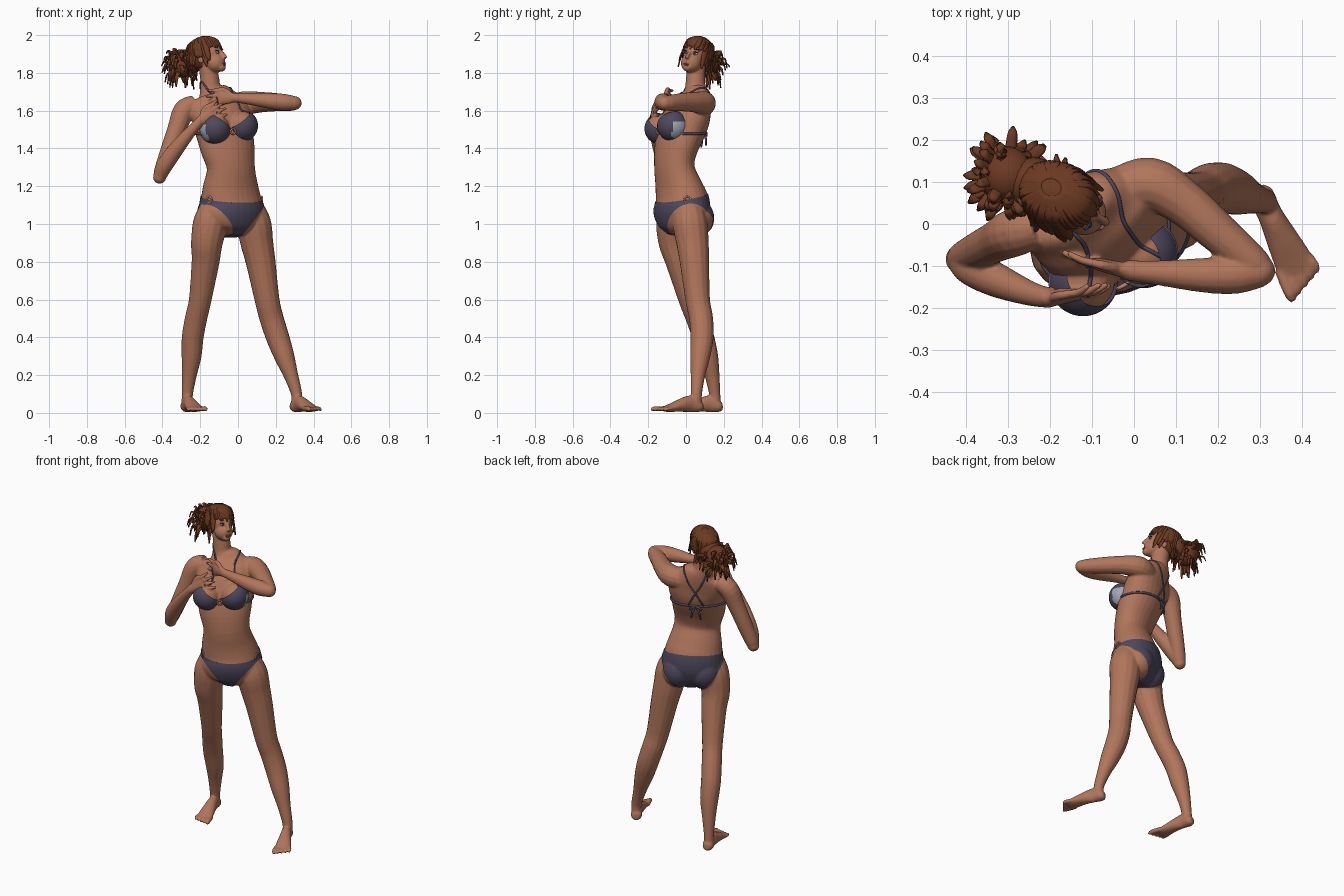
import bpy, bmesh, math, random
from mathutils import Vector, Matrix
from mathutils.bvhtree import BVHTree

if "Cube" in bpy.data.objects:
    bpy.data.objects.remove(bpy.data.objects["Cube"])
random.seed(4)

def mat(name, r, g, b):
    m = bpy.data.materials.new(name)
    m.diffuse_color = (r, g, b, 1)
    m.use_nodes = True
    m.node_tree.nodes["Principled BSDF"].inputs["Base Color"].default_value = m.diffuse_color
    return m

SKIN = mat("skin", .44, .18, .105)
HAIR = mat("hair_brown", .15, .042, .016)
CLOTH = mat("dark_fabric", .075, .065, .11)
LIGHT = mat("light_fabric", .36, .38, .47)
METAL = mat("ring_copper", .5, .25, .15)
WHITE = mat("eye_white", .55, .55, .6)
IRIS = mat("eye_dark", .03, .035, .08)
LIPS = mat("lips", .33, .11, .08)

TH = math.radians(27)                      # body twist towards its left
U = Vector((math.cos(TH), math.sin(TH), 0))   # body's left
F = Vector((math.sin(TH), -math.cos(TH), 0))  # body's front
Z = Vector((0, 0, 1))

def make(name, bm, *mats):
    bmesh.ops.recalc_face_normals(bm, faces=bm.faces)
    me = bpy.data.meshes.new(name)
    for f in bm.faces:
        f.smooth = True
    bm.to_mesh(me)
    for m in mats:
        me.materials.append(m)
    ob = bpy.data.objects.new(name, me)
    bpy.context.collection.objects.link(ob)
    return ob

def spline(pts, k=4):
    P = [Vector(p) for p in pts]
    P = [P[0] * 2 - P[1]] + P + [P[-1] * 2 - P[-2]]
    out = []
    for i in range(1, len(P) - 2):
        a, b, c, d = P[i-1:i+3]
        for j in range(k):
            t = j / k
            out.append((b*2 + (c-a)*t + (a*2-b*5+c*4-d)*t*t + (b*3-a-c*3+d)*t**3) * .5)
    return out + [P[-2]]

def tube(bm, pts, up, n=14, k=4):
    """Sweep an ellipse through points (x, y, z, width, height)."""
    S = spline(pts, k)
    C = [Vector(s[:3]) for s in S]
    rings = []
    for i, s in enumerate(S):
        t = (C[min(i+1, len(C)-1)] - C[max(i-1, 0)]).normalized()
        side = Vector(up).cross(t).normalized()
        nrm = t.cross(side)
        rings.append([bm.verts.new(C[i] + side*s[3]*math.cos(a) + nrm*s[4]*math.sin(a))
                      for a in (math.tau*j/n for j in range(n))])
    for A, B in zip(rings, rings[1:]):
        for j in range(n):
            bm.faces.new((A[j], A[(j+1) % n], B[(j+1) % n], B[j]))
    bm.faces.new(rings[0][::-1])
    bm.faces.new(rings[-1])

def ball(bm, c, r, M=Matrix(), seg=24):
    r = r if isinstance(r, tuple) else (r, r, r)
    bmesh.ops.create_uvsphere(bm, u_segments=seg, v_segments=seg//2, radius=1,
        matrix=M @ Matrix.Translation(c) @ Matrix.Diagonal((*r, 1)))

def cut(bm, co, no):
    bmesh.ops.bisect_plane(bm, geom=bm.verts[:] + bm.edges[:] + bm.faces[:], plane_co=co, plane_no=no, clear_outer=True)

def rnd(pts):      # round section shorthand
    return [(*p[:3], p[3], p[3]) for p in pts]

# ---- skin: torso, limbs and head fused into one smooth surface
bm = bmesh.new()
tube(bm, [(-.03, -.03, .94, .06, .07), (-.03, -.025, .98, .15, .11), (-.034, -.022, 1.05, .183, .135),
          (-.038, -.022, 1.12, .17, .134), (-.04, -.04, 1.2, .154, .115), (-.038, -.062, 1.3, .134, .098),
          (-.055, -.052, 1.4, .152, .105), (-.075, -.02, 1.5, .162, .115), (-.09, .01, 1.58, .172, .108),
          (-.115, .035, 1.64, .165, .083), (-.13, .05, 1.685, .105, .066), (-.145, .05, 1.72, .058, .056),
          (-.15, .05, 1.77, .05, .05), (-.165, .055, 1.86, .048, .048)], F, 28)
breasts = [(-1, Vector((-.122, -.135, 1.505))), (1, Vector((.022, -.068, 1.52)))]
for s, c in breasts:
    ball(bm, c, .077)
    ball(bm, Vector((-.03, -.02, 1.03)) - F*.045 + U*s*.075, (.092, .092, .1))
# legs
tube(bm, rnd([(-.125, -.07, 1.08, .08), (-.147, -.068, 1.0, .092), (-.165, -.062, .9, .084), (-.172, -.035, .8, .074),
     (-.2, .02, .6, .06), (-.222, .058, .5, .059), (-.24, .092, .4, .058), (-.246, .118, .3, .053),
     (-.258, .138, .2, .04), (-.268, .152, .1, .03), (-.27, .155, .04, .03)]), (0, 1, 0))
tube(bm, rnd([(.06, .012, 1.08, .08), (.083, .022, 1.0, .093), (.1, .035, .9, .087), (.12, .045, .8, .079),
     (.154, .062, .6, .066), (.178, .08, .5, .064), (.21, .085, .4, .062), (.245, .075, .3, .054),
     (.28, .063, .2, .039), (.31, .055, .1, .03), (.31, .055, .04, .03)]), (0, 1, 0))
# feet
for s, heel, toe in [(-1, Vector((-.272, .163, 0)), Vector((-.222, -.035, 0))),
                     (1, Vector((.306, .06, 0)), Vector((.41, -.15, 0)))]:
    d = (toe - heel).normalized()
    w = Z.cross(d)                         # towards the foot's left
    tube(bm, [(*(heel + d*a + Z*z), b, h) for a, z, b, h in
              [(-.03, .035, .018, .02), (-.01, .035, .032, .032), (.04, .048, .03, .045),
               (.1, .04, .038, .034), (.16, .026, .046, .022), (.195, .02, .046, .014)]], Z)
    for i in range(5):
        o = w * s * (i - 2) * .021
        L = .252 - .009*i
        r = .011 if i else .014
        tube(bm, rnd([(*(heel + d*.17 + o*.9 + Z*.022), r), (*(heel + d*(L-.02) + o + Z*.022), r),
                      (*(heel + d*L + o + Z*.014), .007)]), Z, 8, 3)
# arms
tube(bm, rnd([(-.225, -.005, 1.635, .05), (-.285, -.02, 1.6, .058), (-.325, -.04, 1.5, .05), (-.365, -.06, 1.39, .046),
              (-.405, -.08, 1.28, .04), (-.415, -.085, 1.25, .033)]), (0, 1, 0))
tube(bm, rnd([(-.415, -.085, 1.25, .034), (-.385, -.105, 1.315, .044), (-.325, -.135, 1.4, .041),
              (-.25, -.165, 1.49, .03), (-.2, -.177, 1.545, .024)]), (0, 1, 0))
tube(bm, rnd([(-.04, .075, 1.625, .06), (.04, .095, 1.64, .064), (.12, .05, 1.645, .055), (.2, -.02, 1.645, .049),
              (.28, -.09, 1.64, .042), (.3, -.11, 1.64, .036)]), Z)
tube(bm, rnd([(.305, -.115, 1.64, .036), (.24, -.122, 1.645, .045), (.16, -.122, 1.652, .041),
              (.05, -.116, 1.662, .029), (-.02, -.11, 1.668, .024)]), Z)
ball(bm, (-.415, -.084, 1.248), .035)
ball(bm, (.3, -.112, 1.64), .037)
# hands
def hand(wrist, d, across, curl, thumb):
    wrist, d = Vector(wrist), Vector(d).normalized()
    across = Vector(across)
    across = (across - d*across.dot(d)).normalized()
    palm = d.cross(across)
    tube(bm, [(*(wrist - d*.015), .024, .02), (*(wrist + d*.035), .034, .017), (*(wrist + d*.075), .039, .014)], palm)
    for i in range(4):
        o = across * (i - 1.5)
        L = .068 + (.012 if i in (1, 2) else 0)
        p = wrist + d*.065 + o*.02
        q = p + d*L*.55 + o*.006
        tube(bm, rnd([(*p, .011), (*q, .0105), (*(q + d*L*.5 + o*.006 + Vector(curl)), .0075)]), palm, 8, 3)
    p = wrist + d*.02 + across*thumb*.025
    tube(bm, rnd([(*p, .013), (*(p + d*.035 + across*thumb*.02), .012), (*(p + d*.075 + across*thumb*.018), .008)]), palm, 8, 3)
hand((-.195, -.178, 1.55), (.1, .018, .065), (-.5, 0, .85), (0, .012, -.004), 1)
hand((-.025, -.11, 1.668), (-.15, .035, .0), (0, 0, 1), (0, .01, -.01), 1)
# head
H = (Matrix.Translation((-.165, .055, 1.885)) @ Matrix.Rotation(math.radians(63), 4, 'Z')
     @ Matrix.Rotation(math.radians(8), 4, 'Y') @ Matrix.Rotation(math.radians(-18), 4, 'X'))
ball(bm, (0, 0, .015), (.068, .09, .085), H)
ball(bm, (0, -.042, -.048), (.054, .052, .052), H)
ball(bm, (0, -.068, -.082), (.026, .024, .022), H)
tube(bm, [(*(H @ Vector(p)), w, w) for p, w in [((0, -.086, .005), .008), ((0, -.102, -.028), .01), ((0, -.104, -.042), .012)]],
     H.to_3x3() @ Vector((1, 0, 0)), 8)
for s in (-1, 1):
    ball(bm, (s*.069, .008, -.022), (.009, .016, .024), H)
raw = make("body_raw", bm)
for kind, props in [('REMESH', dict(mode='VOXEL', voxel_size=.0055)), ('SMOOTH', dict(factor=.5, iterations=5))]:
    md = raw.modifiers.new(kind.lower(), kind)
    for k, v in props.items():
        setattr(md, k, v)
me = bpy.data.meshes.new_from_object(raw.evaluated_get(bpy.context.evaluated_depsgraph_get()))
bpy.data.objects.remove(raw)
bm = bmesh.new()
bm.from_mesh(me)
for v in bm.verts:
    v.co.z = max(v.co.z, .004)
make("body", bm, SKIN)
tree = BVHTree.FromBMesh(bm)

# ---- bikini bottom: a shell cut out of the body surface
PC = Vector((-.034, -.022, 0))
def P(u, f, z): return PC + U*u + F*f + Z*z
cuts = [(P(0, .14, 1.11), P(0, -.14, 1.165), P(.2, 0, 1.138), 1)]
for s in (-1, 1):
    cuts.append((P(s*.172, .04, 1.112), P(s*.04, .12, .982), P(s*.13, -.13, 1.0), -1))
for a, b, c, sign in cuts:
    n = (b - a).cross(c - a).normalized()
    cut(bm, a, n if n.z * sign > 0 else -n)
bm.normal_update()
for v, n in [(v, v.normal.copy()) for v in bm.verts]:
    v.co += n * .004
make("bikini_bottom", bm, CLOTH)

# ---- bikini top: cups with pale outer patches
for s, c in breasts:
    bm = bmesh.new()
    ball(bm, c + F*.002, .083, Matrix(), 48)
    n = (U*-s*.6 + Z*.8)
    cut(bm, c + n*.04, n)
    for f in bm.faces:
        d = f.calc_center_median() - c
        f.material_index = int(d.dot(U)*s > .05 and d.dot(F) < .04 and d.z < .02)
    make("bikini_cup", bm, CLOTH, LIGHT)

# straps laid on the body by casting rays outwards from inside the chest
CH = Vector((-.08, -.01, 1.5))
def hit(u, f, z, origin=CH):
    d = (CH + U*u + F*f + Z*(z - 1.5) - origin).normalized()
    p = tree.ray_cast(origin, d)[0]
    return p + d*.001, d
def strap(name, pts, up, w=.005):
    bm = bmesh.new()
    tube(bm, [(*hit(*p)[0], w, w) for p in spline(pts, 6)], up, 8, 2)
    make(name, bm, CLOTH)
strap("back_band", [(.2*math.sin(a), .2*math.cos(a), 1.472) for a in (math.radians(t) for t in range(60, 301, 20))],
      (.13, .21, .97), .007)
for s in (-1, 1):
    strap("shoulder_strap", [(s*.085, .11, 1.575), (s*.072, .08, 1.64), (s*.062, .02, 1.70), (s*.06, -.05, 1.68),
                             (s*.035, -.11, 1.62), (-s*.01, -.13, 1.56), (-s*.06, -.13, 1.475)], U)
bm = bmesh.new()
knot = hit(0, -.2, 1.472)[0]
for o, z in [(-.03, -.08), (.025, -.07), (-.035, -.02), (.035, -.02)]:
    tube(bm, rnd([(*knot, .006), (*(knot + U*o*.7 + Z*z*.4 - F*.012), .006), (*(knot + U*o + Z*z - F*.01), .005)]), F, 8)
make("back_tie", bm, CLOTH)

# rings on the hips and between the cups
def ring(name, p, d, r):
    bpy.ops.mesh.primitive_torus_add(major_radius=r, minor_radius=.005, major_segments=24, minor_segments=8,
        location=p, rotation=d.to_track_quat('Z', 'Y').to_euler())
    bpy.context.object.name = name
    bpy.context.object.data.materials.append(METAL)
    bpy.ops.object.shade_smooth()
for s in (-1, 1):
    ring("hip_ring", *hit(s*.16 + .04, .08, 1.128, P(0, 0, 1.128)), .017)
ring("chest_ring", (breasts[0][1] + breasts[1][1])/2 + F*.052 - Z*.022, F, .014)

# ---- face details
def face_part(name, m, *parts):
    bm = bmesh.new()
    for c, r in parts:
        ball(bm, c, r, H, 16)
    make(name, bm, m)
face_part("eyes", WHITE, *[((s*.029, -.0785, -.004), (.014, .006, .007)) for s in (-1, 1)])
face_part("irises", IRIS, *[((s*.028, -.082, -.004), (.007, .005, .0065)) for s in (-1, 1)])
face_part("eyelids", IRIS, *[((s*.03, -.079, .004), (.016, .007, .003)) for s in (-1, 1)])
face_part("eyebrows", HAIR, *[((s*.03, -.08, .021), (.017, .006, .003)) for s in (-1, 1)])
face_part("mouth", LIPS, ((0, -.0905, -.069), (.018, .006, .004)), ((0, -.0885, -.075), (.014, .006, .004)))

# ---- hair: cap, combed locks round the face and a spiky bun
bm = bmesh.new()
ball(bm, (0, .01, .022), (.08, .1, .091), H, 32)
R = H.to_3x3()
cut(bm, H @ Vector((0, -.075, .055)), R @ Vector((0, -.145, -.125)))
for i in range(44):
    phi = math.tau * i / 44 + random.uniform(-.05, .05)
    a = abs((phi + math.pi) % math.tau - math.pi)       # 0 at the face, pi at the back
    drop, flare = random.uniform(-.07, -.03), random.uniform(1.05, 1.5)
    if a < .9:
        drop, flare = .042 + random.uniform(-.01, .01), 1.0
    elif a < 1.35:
        drop, flare = random.uniform(-.075, -.045), random.uniform(1.0, 1.08)
    elif a < 1.9:
        drop, flare = random.uniform(-.02, .0), 1.03
    d = Vector((math.sin(phi)*.08, -math.cos(phi)*.1, 0))
    mid = (.94, .066 - .022) if a < .9 else (1.01, drop*.5 + .012)
    pts = [(.25, .086, .009), (.6, .072, .016), (.86, .05, .017), (mid[0]+.01, mid[1], .014), (flare, drop-.022*(a < .9), .004)]
    tube(bm, [(*(H @ (d*k + Vector((0, .01, z + .022*(j < 3))))), w, .004) for j, (k, z, w) in enumerate(pts)], R @ d, 6, 3)
B = Vector((-.3, .115, 1.85))
ball(bm, B, (.07, .07, .075))
ball(bm, B + Vector((.06, -.02, .02)), (.065, .065, .07))
for i in range(85):
    t, e = random.uniform(0, math.tau), random.uniform(-1.0, .95)
    d = Vector((math.cos(t)*math.cos(e), math.sin(t)*math.cos(e), math.sin(e)))
    L = random.uniform(.08, .112)
    tip = B + d*L + Vector((d.x, d.y, 0))*.006 - Z*random.uniform(.01, .055)
    tube(bm, [(*(B + d*.045), .014, .005), (*(B + d*.074), .014, .005),
              (*(B + d*L*.94 + Z*.002), .011, .004), (*tip, .004, .003)], d + Z*.6 + Vector((.1, .2, 0)), 6, 3)
make("hair", bm, HAIR)
